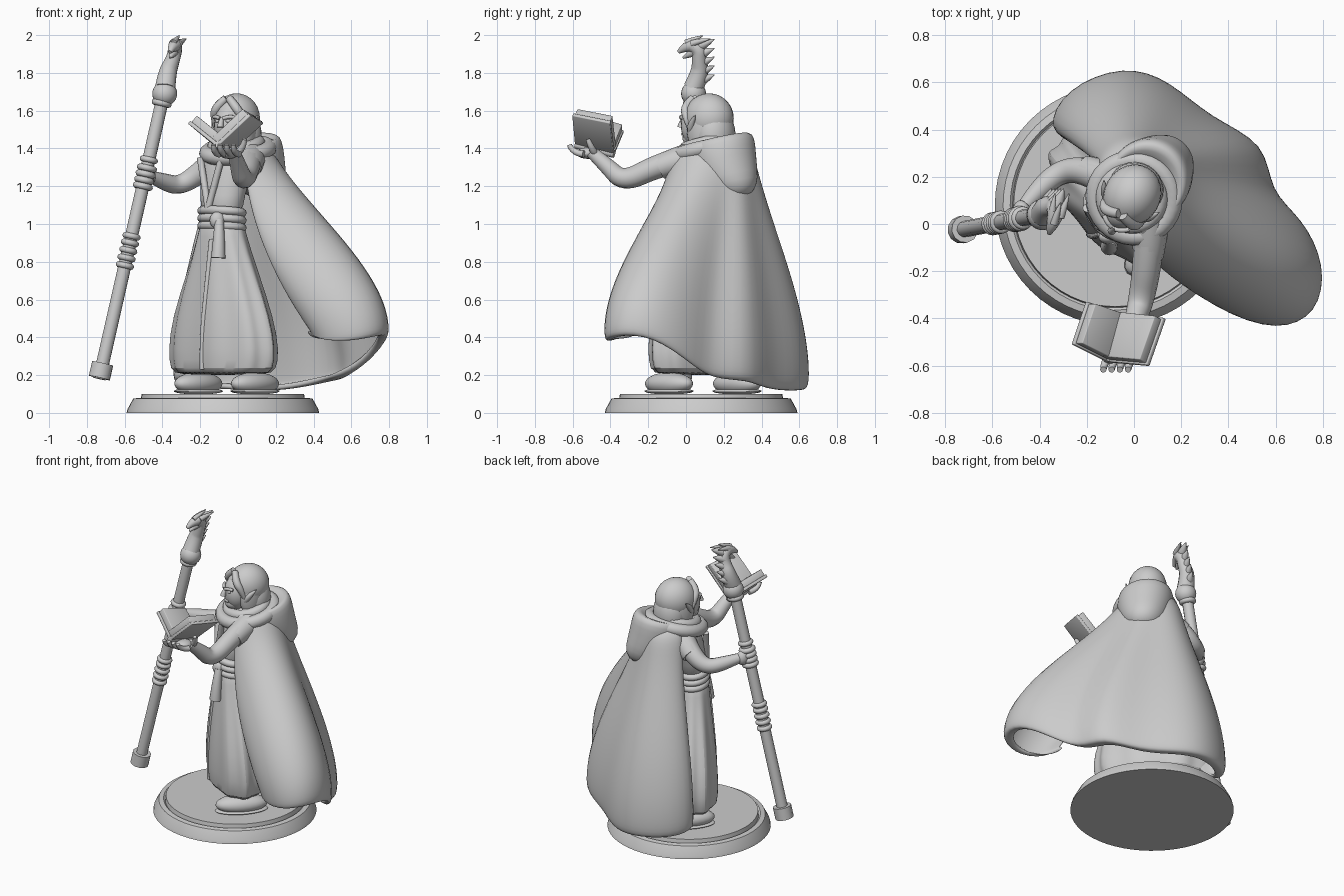
import bpy, bmesh, math
from math import sin, cos, pi, radians
from mathutils import Vector, Matrix

old = bpy.data.objects.get("Cube")
if old:
    bpy.data.objects.remove(old)

GREY = (0.6, 0.6, 0.6, 1)
mat = bpy.data.materials.new("plain grey")
mat.use_nodes = True
mat.diffuse_color = GREY
mat.node_tree.nodes["Principled BSDF"].inputs["Base Color"].default_value = GREY
BODY_TURN = -45


def finish(name, mesh, angle=40):
    mesh.materials.clear()
    mesh.materials.append(mat)
    for p in mesh.polygons:
        p.use_smooth = True
        p.material_index = 0
    mesh.set_sharp_from_angle(angle=radians(angle))
    ob = bpy.data.objects.new(name, mesh)
    bpy.context.scene.collection.objects.link(ob)
    return ob


def from_bm(name, bm, angle=40):
    bmesh.ops.recalc_face_normals(bm, faces=bm.faces)
    mesh = bpy.data.meshes.new(name)
    bm.to_mesh(mesh)
    bm.free()
    return finish(name, mesh, angle)


def subdivide(ob, levels):
    sub = ob.modifiers.new("smooth", 'SUBSURF')
    sub.levels = sub.render_levels = levels


def grid_faces(bm, rows, closed):
    n = len(rows[0])
    for a, b in zip(rows, rows[1:]):
        for i in range(n if closed else n - 1):
            j = (i + 1) % n
            bm.faces.new((a[i], a[j], b[j], b[i]))


def loft(name, rings, n=48, folds=0, tilt=0.0, turn=0, angle=40, smooth=0):
    """Stacked ellipses (cx, cy, z, rx, ry, fold depth); tilt lifts the back."""
    bm = bmesh.new()
    rot = Matrix.Rotation(radians(turn), 3, 'Z')
    rows = []
    for cx, cy, z, rx, ry, *fold in rings:
        f = fold[0] if fold else 0
        row = []
        for i in range(n):
            a = 2 * pi * i / n
            k = 1 + f * cos(folds * a + 0.6 * sin(2 * a))
            x, y, _ = rot @ Vector((rx * k * cos(a), ry * k * sin(a), 0))
            row.append(bm.verts.new((cx + x, cy + y, z + tilt * (x + 2 * y) / 2.2)))
        rows.append(row)
    grid_faces(bm, rows, True)
    bm.faces.new(rows[0])
    bm.faces.new(rows[-1])
    ob = from_bm(name, bm, angle)
    if smooth:
        subdivide(ob, smooth)


def tube(name, pts, radii, M=Matrix()):
    cu = bpy.data.curves.new(name, 'CURVE')
    cu.dimensions = '3D'
    cu.bevel_depth = 1
    cu.bevel_resolution = 4
    cu.use_fill_caps = True
    cu.resolution_u = 6
    sp = cu.splines.new('NURBS' if len(pts) > 2 else 'POLY')
    sp.points.add(len(pts) - 1)
    for i, (p, q) in enumerate(zip(sp.points, pts)):
        p.co = (*(M @ Vector(q)), 1)
        p.radius = radii[i] if isinstance(radii, (list, tuple)) else radii
    sp.order_u = min(3, len(pts))
    sp.use_endpoint_u = True
    tmp = bpy.data.objects.new("tmp", cu)
    bpy.context.scene.collection.objects.link(tmp)
    dg = bpy.context.evaluated_depsgraph_get()
    mesh = bpy.data.meshes.new_from_object(tmp.evaluated_get(dg))
    bpy.data.objects.remove(tmp)
    finish(name, mesh)


def ball(name, loc, r, M=Matrix(), turn=0):
    bm = bmesh.new()
    T = M @ Matrix.Translation(loc) @ Matrix.Rotation(radians(turn), 4, 'Z') @ Matrix.Diagonal((*r, 1))
    bmesh.ops.create_uvsphere(bm, u_segments=24, v_segments=14, radius=1, matrix=T)
    from_bm(name, bm, 80)


def ring(name, loc, R, r, axis=(0, 0, 1), M=Matrix()):
    rot = Vector(axis).to_track_quat('Z', 'Y').to_matrix()
    bm = bmesh.new()
    rows = []
    for i in range(32):
        a = 2 * pi * i / 32
        rows.append([bm.verts.new(M @ (Vector(loc) + rot @ Vector((
            (R + r * cos(t)) * cos(a), (R + r * cos(t)) * sin(a), r * sin(t)))))
            for t in (2 * pi * j / 10 for j in range(10))])
    grid_faces(bm, rows + rows[:1], True)
    from_bm(name, bm, 80)


# Round stand with a raised disc
loft("stand", [(-.08, .08, z, r, r) for r, z in
     ((.51, 0), (.505, .02), (.475, .075), (.445, .08), (.435, .07), (.43, .1))], n=56, angle=20)

# Skirt, torso and neck, broad from side to side
loft("skirt", [(-.08, .09, .2, .3, .15, .02), (-.077, .09, .225, .35, .175, .04),
               (-.075, .09, .33, .365, .182, .04), (-.08, .08, .5, .335, .168, .04),
               (-.082, .065, .75, .225, .135, .03), (-.085, .052, .95, .14, .105, .01),
               (-.085, .055, 1.05, .125, .098)], folds=9, turn=BODY_TURN, smooth=1)
loft("torso", [(-.085, .055, 1.03, .125, .095), (-.085, .075, 1.15, .13, .1), (-.06, .1, 1.28, .16, .115),
               (-.03, .12, 1.37, .17, .13), (-.02, .13, 1.43, .08, .08)], turn=BODY_TURN, smooth=1)
tube("neck", [(-.02, .12, 1.38), (-.02, .11, 1.5)], .055)
B = Matrix.Translation((-.08, .075, 0)) @ Matrix.Rotation(radians(BODY_TURN), 4, 'Z')
for s in (-1, 1):
    tube("lapel", [(s * .08, -.09, 1.35), (s * .04, -.1, 1.22), (0, -.11, 1.08)], .018, B)
tube("skirt_trim", [(-.14, -.042, .92), (-.17, -.052, .62), (-.19, -.047, .4), (-.19, -.04, .23)], .014)

# Sash with knot and hanging end
S = Matrix.Translation((-.085, .055, 0)) @ Matrix.Rotation(radians(BODY_TURN), 4, 'Z') @ Matrix.Diagonal((1.2, .92, 1, 1))
for z in (.985, 1.025, 1.065):
    ring("sash", (0, 0, z), .1, .023, (0, .1, 1), S)
ball("sash_knot", (-.11, -.055, 1.02), (.04, .03, .045))
tube("sash_end", [(-.1, -.065, 1.02), (-.1, -.09, .93), (-.105, -.095, .82)], [.024, .03, .038])

# Shoes
for side, loc in (("left", (.09, -.09, .155)), ("right", (-.21, .27, .155))):
    ball(side + "_shoe", loc, (.075, .165, .06), turn=BODY_TURN)
    ball(side + "_sole", (loc[0], loc[1], .115), (.078, .168, .017), turn=BODY_TURN)

# Wind-blown cape: columns run from a shoulder arc out to the hem and curl under
hem = [(-.23, .35, .24), (-.37, .4, .18), (-.29, .57, .15), (-.04, .67, .14), (.15, .6, .13),
       (.32, .44, .14), (.56, .34, .19), (.57, .13, .19), (.71, .02, .28), (.81, -.18, .42),
       (.78, -.38, .43), (.62, -.45, .39), (.43, -.37, .39), (.39, -.26, .43)]
bm = bmesh.new()
rows = []
for t in (-.12, 0, .1, .22, .36, .5, .64, .78, .9, 1, 1.08, 1.2):
    row = []
    for i, h in enumerate(hem):
        a = radians(150 - 230 * i / (len(hem) - 1))
        k = .5 if t < 0 else 1
        top = Vector((.16 * k * cos(a), .14 + .2 * k * sin(a), 1.4 if t >= 0 else 1.44))
        u = min(max(t, 0), 1)
        out = (sin(u * 1.7) + u * u * (3 - 2 * u)) / 2
        late = max(0, (i - 9) / 4) ** 2
        fx = out + (u * u - out) * late
        curl = 1 - max(0, t - 1) * (1 if 0 < i < 8 else .4)
        row.append(bm.verts.new((top.x + (h[0] - top.x) * fx * curl, top.y + (h[1] - top.y) * out * curl,
                                 top.z + (h[2] - top.z) * u)))
    rows.append(row)
grid_faces(bm, rows, False)
cape = from_bm("cape", bm, 180)
thick = cape.modifiers.new("thickness", 'SOLIDIFY')
thick.thickness, thick.offset = .03, 0
subdivide(cape, 2)

# Lowered hood and collar
loft("hood", [(.03, .15, 1.36, .09, .09), (.04, .16, 1.43, .13, .13), (.05, .17, 1.455, .16, .165),
              (.06, .185, 1.42, .175, .18), (.075, .195, 1.34, .172, .175), (.105, .23, 1.25, .15, .15),
              (.14, .27, 1.18, .115, .11), (.15, .28, 1.13, .05, .05)], n=32, tilt=.24, smooth=1, angle=180)
ring("collar", (0, .11, 1.39), .165, .042, (-.1, -.22, 1))
ring("inner_collar", (-.01, .11, 1.42), .12, .035, (-.1, -.22, 1))

# Head, turned towards the right hand
H = Matrix.Translation((-.02, .1, 1.52)) @ Matrix.Rotation(radians(-30), 4, 'Z')
ball("face", (0, -.05, 0), (.08, .085, .112), H)
ball("jaw", (0, -.085, -.065), (.045, .045, .04), H)
ball("hair", (0, .025, .04), (.12, .135, .132), H)
ball("back_hair", (0, .06, -.05), (.118, .108, .15), H)
tube("nose", [(0, -.128, .04), (0, -.145, .015), (0, -.148, -.008)], [.01, .014, .018], H)
tube("mouth", [(-.025, -.122, -.045), (0, -.134, -.043), (.025, -.122, -.045)], .008, H)
for s in (-1, 1):
    ball("eye", (s * .032, -.122, .025), (.015, .01, .009), H)
    tube("brow", [(s * .01, -.135, .038), (s * .035, -.13, .05), (s * .06, -.108, .045)], .01, H)
    tube("ear", [(s * .085, -.035, -.03), (s * .11, -.025, .01), (s * .135, .02, .055)], [.02, .024, .002], H)
    ball("side_hair", (s * .072, .01, -.01), (.045, .075, .14), H)
    tube("hair_lock", [(s * .01, -.07, .145), (s * .06, -.09, .1), (s * .09, -.06, .04), (s * .09, -.03, -.04)],
         [.02, .026, .02, .01], H)

# Arms with sleeve cuffs
tube("left_arm", [(.07, .03, 1.36), (.06, -.15, 1.31), (.03, -.33, 1.22), (0, -.42, 1.31), (-.02, -.5, 1.38)],
     [.07, .062, .055, .044, .033])
tube("left_sleeve", [(.07, .02, 1.35), (.065, -.09, 1.32), (.06, -.14, 1.3)], [.08, .072, .064])
tube("right_arm", [(-.1, .18, 1.35), (-.2, .23, 1.27), (-.31, .225, 1.2), (-.4, .15, 1.225), (-.46, .08, 1.25)],
     [.07, .06, .05, .045, .032])
tube("right_sleeve", [(-.08, .17, 1.34), (-.17, .22, 1.285), (-.205, .23, 1.26)], [.085, .07, .062])

# Staff with caps, rings and orb
foot, head = Vector((-.735, -.025, .18)), Vector((-.395, .04, 1.68))
axis = (head - foot).normalized()


def on_staff(z):
    return foot.lerp(head, (z - foot.z) / (head.z - foot.z))


tube("staff", [foot, head], .035)
tube("staff_foot", [on_staff(.185), on_staff(.262)], .058)
for z in (.78, .82, .86, .9, .935, 1.34):
    ring("staff_ring", on_staff(z), .033, .016, axis)
ball("staff_orb", (-.388, .04, 1.69), (.066, .066, .065))
ring("orb_collar", on_staff(1.64), .036, .018, axis)

# Right hand gripping the staff
for i in range(4):
    ring("right_finger", on_staff(1.2 + .032 * i), .037, .017, axis)
ball("right_hand", (-.475, .06, 1.25), (.038, .042, .05))

# Beast head on the staff
tube("beast_neck", [(-.385, .04, 1.72), (-.375, .075, 1.8), (-.345, .07, 1.87), (-.33, .07, 1.93), (-.335, .03, 1.945)],
     [.055, .05, .038, .038, .035])
tube("beast_snout", [(-.33, .05, 1.945), (-.345, 0, 1.945), (-.36, -.04, 1.91)], [.036, .03, .01])
tube("beast_jaw", [(-.34, .04, 1.91), (-.35, .01, 1.895), (-.36, -.015, 1.88)], [.024, .017, .006])
for i in range(5):
    z = 1.76 + .047 * i
    x = -.38 + .013 * i
    tube("beast_spine", [(x, .08, z), (x + .015, .11, z + .01), (x + .03, .15, z + .03)], [.03, .022, .002])
for s in (-1, 1):
    tube("beast_horn", [(-.33 + s * .018, .03, 1.955), (-.32 + s * .025, .075, 1.97), (-.305 + s * .03, .13, 1.98)],
         [.018, .015, .002])
tube("beast_crest", [(-.34, 0, 1.96), (-.325, .05, 1.98), (-.31, .09, 1.997)], [.016, .015, .002])

# Open book: a cover and a page block on each side of the spine
spine = [Vector((-.055, -.38, 1.37)), Vector((-.11, -.585, 1.42))]


def slab(name, corners, thickness):
    bm = bmesh.new()
    bm.faces.new([bm.verts.new(c) for c in corners])
    ob = from_bm(name, bm, 30)
    m = ob.modifiers.new("thickness", 'SOLIDIFY')
    m.thickness, m.offset = thickness, 0
    b = ob.modifiers.new("soft", 'BEVEL')
    b.width, b.segments = .004, 2


for side, outer in (("left", [(.06, -.6, 1.58), (.13, -.4, 1.54)]), ("right", [(-.26, -.51, 1.54), (-.2, -.33, 1.49)])):
    q = spine + [Vector(p) for p in outer]
    nrm = (q[1] - q[0]).cross(q[3] - q[0]).normalized()
    nrm *= 1 if nrm.z > 0 else -1
    mid = sum(q, Vector()) / 4
    slab(side + "_cover", q, .02)
    slab(side + "_pages", [mid + (p - mid) * .93 + nrm * .03 for p in q], .045)
tube("book_spine", spine, .02)

# Left hand under the book
ball("left_hand", (-.05, -.52, 1.375), (.05, .06, .03))
for i in range(4):
    x = -.13 + .035 * i
    tube("left_finger", [(x + .03, -.54, 1.37), (x, -.6, 1.375), (x, -.618, 1.42)], [.018, .017, .013])
tube("left_thumb", [(-.01, -.48, 1.37), (.03, -.5, 1.4), (.035, -.52, 1.45)], [.02, .018, .012])
